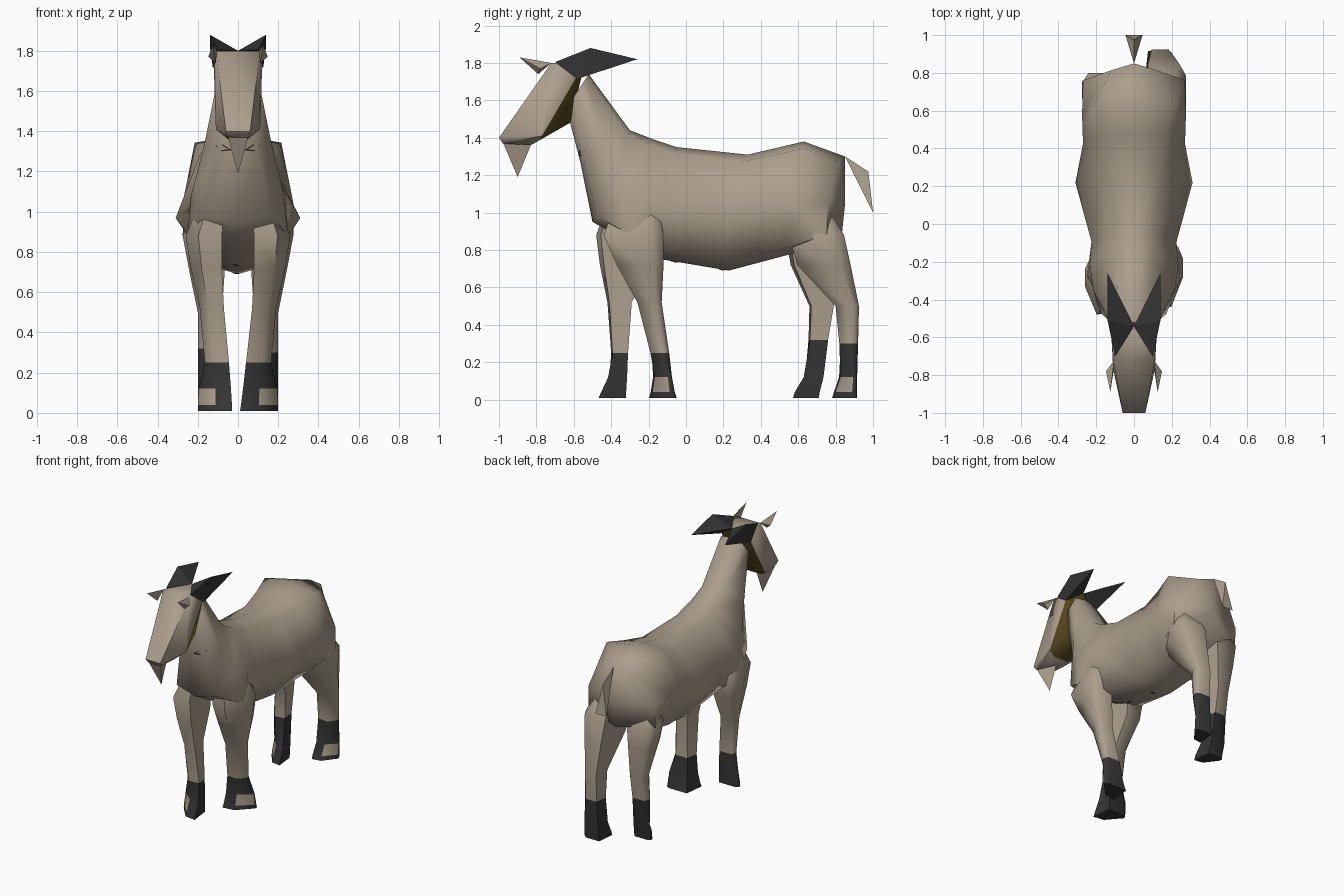
import bpy, bmesh
from mathutils import Vector
from mathutils.bvhtree import BVHTree

cube = bpy.data.objects.get("Cube")
if cube:
    bpy.data.objects.remove(cube, do_unlink=True)


def material(name, rgb):
    m = bpy.data.materials.new(name)
    m.use_nodes = True
    m.diffuse_color = (*rgb, 1)
    m.node_tree.nodes["Principled BSDF"].inputs["Base Color"].default_value = (*rgb, 1)
    return m


TAN = material("tan coat", (0.41, 0.345, 0.265))
DARK = material("dark horn", (0.035, 0.035, 0.036))
BROWN = material("brown cheek", (0.09, 0.06, 0.012))


def finish(name, bm, mats, angle=0.9):
    """Turn a bmesh into a smooth shaded object."""
    bmesh.ops.recalc_face_normals(bm, faces=bm.faces)
    mesh = bpy.data.meshes.new(name)
    bm.to_mesh(mesh)
    bm.free()
    obj = bpy.data.objects.new(name, mesh)
    bpy.context.collection.objects.link(obj)
    for m in mats:
        mesh.materials.append(m)
    bpy.ops.object.select_all(action="DESELECT")
    bpy.context.view_layer.objects.active = obj
    obj.select_set(True)
    bpy.ops.object.shade_smooth_by_angle(angle=angle)


def loft(rings):
    """Join closed rings of points into a capped tube; returns faces by band."""
    bm = bmesh.new()
    loops = [[bm.verts.new(p) for p in r] for r in rings]
    n = len(loops[0])
    bands = []
    for a, b in zip(loops, loops[1:]):
        bands.append([bm.faces.new((a[i], a[(i + 1) % n], b[(i + 1) % n], b[i]))
                      for i in range(n)])
    bands.append([bm.faces.new(loops[0]), bm.faces.new(loops[-1])])
    return bm, bands


def hull(points):
    bm = bmesh.new()
    for p in points:
        bm.verts.new(p)
    bmesh.ops.convex_hull(bm, input=bm.verts)
    return bm


def both(points):
    return [(s * x, y, z) for x, y, z in points for s in (1, -1)]


# Neck and trunk: top point, bottom point, widths high / middle / low, side bow
sections = [
    ((-0.52, 1.74), (-0.64, 1.56), (0.08, 0.105, 0.065), 0),
    ((-0.30, 1.44), (-0.565, 1.27), (0.09, 0.165, 0.095), 0),
    ((-0.17, 1.39), (-0.50, 0.95), (0.10, 0.215, 0.17), 0),
    ((-0.11, 1.37), (-0.30, 0.84), (0.11, 0.235, 0.25), 0),
    ((-0.05, 1.35), (-0.13, 0.75), (0.11, 0.225, 0.17), 0),
    ((0.33, 1.31), (0.23, 0.69), (0.15, 0.31, 0.15), -0.05),
    ((0.48, 1.345), (0.38, 0.73), (0.18, 0.27, 0.18), 0),
    ((0.63, 1.38), (0.53, 0.77), (0.215, 0.275, 0.23), 0),
    ((0.85, 1.30), (0.83, 0.85), (0.12, 0.27, 0.275), -0.08),
]
rings = []
for top, bottom, widths, bow in sections:
    top, bottom = Vector((0, *top)), Vector((0, *bottom))
    side = [top.lerp(bottom, t) + Vector((w, bow * w / 0.275, 0))
            for t, w in zip((0.06, 0.55, 0.93), widths)]
    mirrored = [Vector((-p.x, p.y, p.z)) for p in reversed(side)]
    rings.append([top] + side + [bottom] + mirrored)
bm, bands = loft(rings)
rump = bmesh.ops.poke(bm, faces=[bands[-1][1]])["verts"][0]
rump.co.y = 0.85
tree = BVHTree.FromBMesh(bm)
finish("body", bm, [TAN], 1.2)


def mark(name, points, direction):
    """Lay a thin dark patch on the body by casting rays at it."""
    bm = bmesh.new()
    ray = Vector(direction)
    hits = [tree.ray_cast(Vector(p), ray)[0] for p in points]
    bm.faces.new([bm.verts.new(h - ray * 0.007) for h in hits])
    finish(name, bm, [DARK])


# Small dark marks on the throat and belly
throat = [(0.03, 1.305), (0.08, 1.30), (0.115, 1.33), (0.075, 1.335)]
for s, side in ((1, "left"), (-1, "right")):
    mark(side + "_throat_mark", [(s * x, -2, z) for x, z in throat], (0, 1, 0))
for name, y in (("front", -0.06), ("rear", 0.19)):
    spot = [(-0.03, y), (-0.01, y - 0.02), (0.01, y), (-0.01, y + 0.02)]
    mark(name + "_belly_spot", [(a, b, -1) for a, b in spot], (0, 0, 1))


def leg(name, s, levels):
    """Levels hold z, front y, back y, inner x, outer x, from top to ground."""
    rings = []
    for z, f, b, i, o in levels:
        d, w = b - f, o - i
        if z < 0.2:  # hoof: toe on the inside, slanted outer face
            outer = [(i + w * 0.48, f + d * 0.15), (o, f + d * 0.8), (o, f + d * 0.92)]
        else:
            outer = [(i + w * 0.65, f), (o, f + d * 0.5), (o, f + d * 0.8)]
        pts = [(i, f + d * 0.08), *outer, (o - w * 0.15, b), (i + w * 0.1, b)]
        rings.append([(s * x, y, z) for x, y in pts])
    bm, bands = loft(rings)
    for f in bm.faces:
        f.material_index = int(max(v.co.z for v in f.verts) < 0.33)
    bands[-3][1].material_index = 0  # pale spot on the slanted hoof face
    finish(name, bm, [TAN, DARK], 1.2)


# Legs
leg("left_front_leg", 1, [
    (1.1, -0.36, -0.16, 0.06, 0.17), (0.88, -0.44, -0.12, 0.08, 0.26),
    (0.72, -0.37, -0.12, 0.08, 0.235), (0.52, -0.26, -0.13, 0.07, 0.19),
    (0.25, -0.19, -0.09, 0.04, 0.165), (0.12, -0.185, -0.075, 0.025, 0.195),
    (0.04, -0.2, -0.06, 0.015, 0.2), (0.01, -0.21, -0.05, 0.01, 0.2)])
leg("right_front_leg", -1, [
    (1.1, -0.4, -0.2, 0.06, 0.17), (0.88, -0.48, -0.18, 0.08, 0.26),
    (0.72, -0.46, -0.19, 0.08, 0.235), (0.52, -0.42, -0.29, 0.07, 0.19),
    (0.25, -0.40, -0.31, 0.045, 0.165), (0.12, -0.425, -0.315, 0.035, 0.195),
    (0.04, -0.465, -0.32, 0.03, 0.2), (0.01, -0.48, -0.32, 0.03, 0.2)])
leg("left_hind_leg", 1, [
    (1.05, 0.56, 0.74, 0.08, 0.2), (0.88, 0.55, 0.845, 0.05, 0.275),
    (0.72, 0.595, 0.88, 0.065, 0.245), (0.5, 0.80, 0.925, 0.08, 0.2),
    (0.3, 0.82, 0.92, 0.08, 0.2), (0.12, 0.81, 0.915, 0.07, 0.2),
    (0.04, 0.78, 0.915, 0.06, 0.2), (0.01, 0.77, 0.915, 0.06, 0.2)])
leg("right_hind_leg", -1, [
    (1.05, 0.54, 0.72, 0.08, 0.2), (0.88, 0.53, 0.8, 0.05, 0.275),
    (0.72, 0.56, 0.80, 0.065, 0.245), (0.5, 0.66, 0.79, 0.08, 0.2),
    (0.32, 0.655, 0.76, 0.08, 0.2), (0.12, 0.62, 0.735, 0.07, 0.2),
    (0.04, 0.57, 0.715, 0.06, 0.2), (0.01, 0.56, 0.71, 0.06, 0.2)])

# Head, with the rear of the cheeks and jaw in brown
bm = hull(both([(0.11, -0.72, 1.8), (0.06, -1.0, 1.4), (0.05, -0.98, 1.37),
                (0.11, -0.77, 1.41), (0.05, -0.83, 1.36), (0.08, -0.62, 1.48),
                (0.12, -0.59, 1.72), (0.01, -0.54, 1.8)]))
edge, normal = Vector((0, -0.6, 1.7)), Vector((0, 0.863, -0.506))
bmesh.ops.bisect_plane(bm, geom=bm.verts[:] + bm.edges[:] + bm.faces[:],
                       plane_co=edge, plane_no=normal)
for f in bm.faces:
    if (f.calc_center_median() - edge).dot(normal) > 0 and f.calc_center_median().z < 1.7:
        f.material_index = 1
finish("head", bm, [TAN, BROWN], 1.1)

# Beard and tail
finish("beard", hull([(0.055, -0.985, 1.39), (-0.055, -0.985, 1.39),
                      (0, -0.83, 1.36), (0, -0.9, 1.19)]), [TAN], 0.5)
finish("tail", hull([(0, 0.85, 1.30), (0, 0.975, 1.22),
                     (0.045, 1.0, 1.0), (-0.045, 1.0, 1.0)]), [TAN], 0.5)

# Horns and ears
horn = [(0, -0.54, 1.80), (0.14, -0.51, 1.88), (0.14, -0.26, 1.82),
        (0.10, -0.70, 1.805), (0.125, -0.58, 1.715)]
ear = [(0.105, -0.72, 1.8), (0.11, -0.79, 1.74), (0.125, -0.89, 1.83), (0.148, -0.78, 1.77)]
for s, side in ((1, "left"), (-1, "right")):
    for part, pts, mat in (("horn", horn, DARK), ("ear", ear, TAN)):
        finish(f"{side}_{part}", hull([(s * x, y, z) for x, y, z in pts]), [mat], 0.4)
